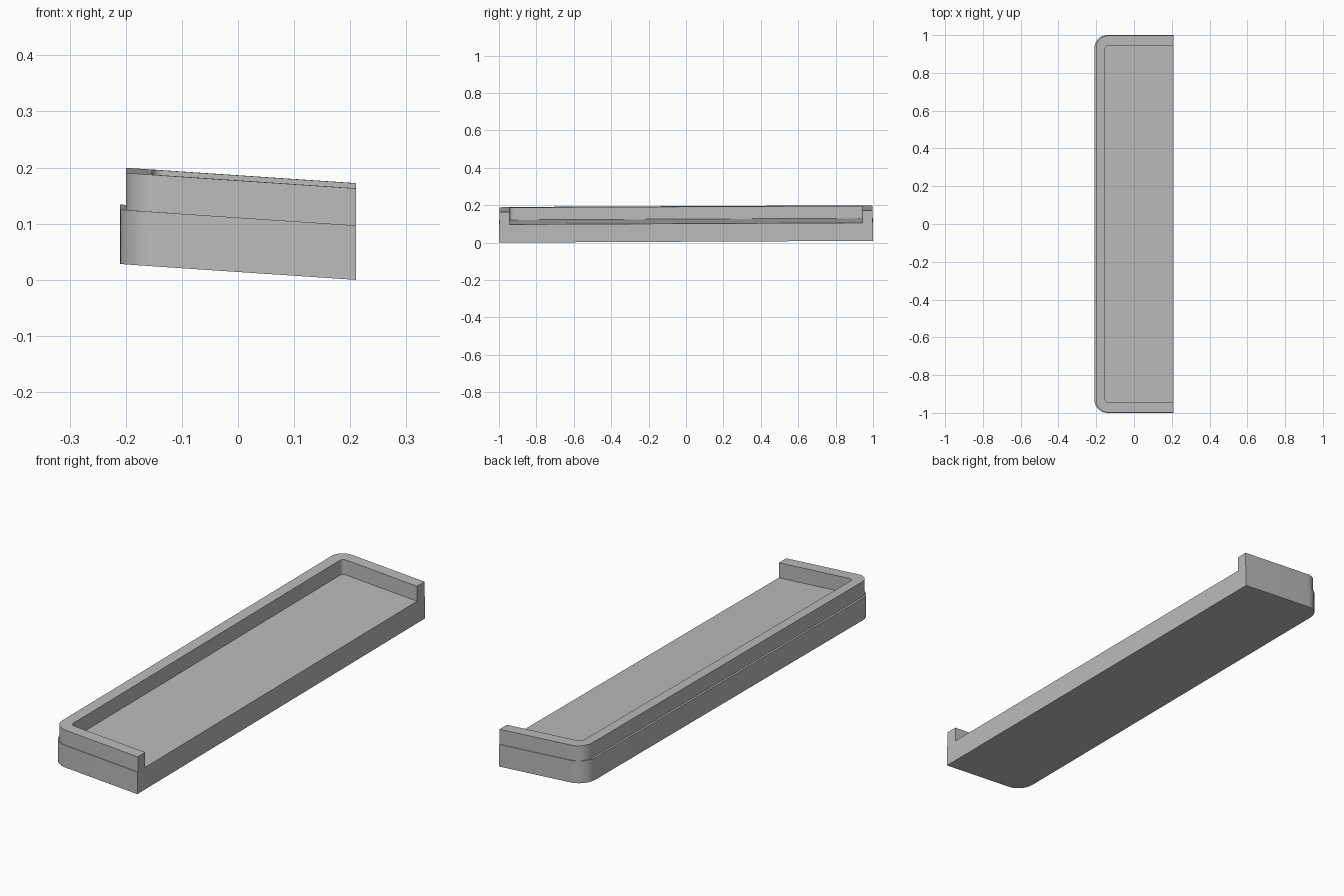
import bpy, bmesh
from math import pi, sin, cos, radians

cube = bpy.data.objects.get("Cube")
if cube:
    bpy.data.objects.remove(cube, do_unlink=True)

grey = bpy.data.materials.new("plain grey")
grey.use_nodes = True
GREY = (0.5, 0.5, 0.5, 1)
grey.diffuse_color = GREY
grey.node_tree.nodes["Principled BSDF"].inputs["Base Color"].default_value = GREY

OPEN_X = 0.21       # the cut, open side
STEP_Z = 0.097      # floor of the tray and foot of the rim
RIM_Z = 0.163


def outline(left, half_y, radius, steps=12):
    """Open path from the cut side, around two rounded left corners, and back."""
    pts = [(OPEN_X, half_y)]
    for side in (1, -1):
        start = pi / 2 if side == 1 else pi
        for i in range(steps + 1):
            a = start + pi / 2 * i / steps
            pts.append((left + radius + radius * cos(a),
                        side * (half_y - radius) + radius * sin(a)))
    pts.append((OPEN_X, -half_y))
    return pts


def slope(x, y):
    """Gentle rise towards the left wall and the back end."""
    return 0.0667 * (OPEN_X - x) + 0.0047 * (y + 1)


def prism(name, pts, z0, z1):
    bm = bmesh.new()
    low, high = ([bm.verts.new((x, y, z + slope(x, y))) for x, y in pts] for z in (z0, z1))
    bm.faces.new(low)
    bm.faces.new(high)
    n = len(pts)
    for i in range(n):
        j = (i + 1) % n
        bm.faces.new((low[i], low[j], high[j], high[i]))
    bmesh.ops.recalc_face_normals(bm, faces=bm.faces)
    mesh = bpy.data.meshes.new(name)
    bm.to_mesh(mesh)
    bm.free()
    mesh.materials.append(grey)
    obj = bpy.data.objects.new(name, mesh)
    bpy.context.collection.objects.link(obj)
    bpy.ops.object.select_all(action='DESELECT')
    obj.select_set(True)
    bpy.context.view_layer.objects.active = obj
    bpy.ops.object.shade_smooth_by_angle(angle=radians(30))
    return obj


# Solid lower slab with the tray floor on top
prism("tray_base", outline(-0.21, 1.0, 0.07), 0, STEP_Z)

# Raised three-sided rim, set in from the slab edge
rim_outer = outline(-0.2, 0.997, 0.06)
rim_inner = outline(-0.153, 0.945, 0.02)
prism("tray_rim", rim_outer + rim_inner[::-1], STEP_Z, RIM_Z)
